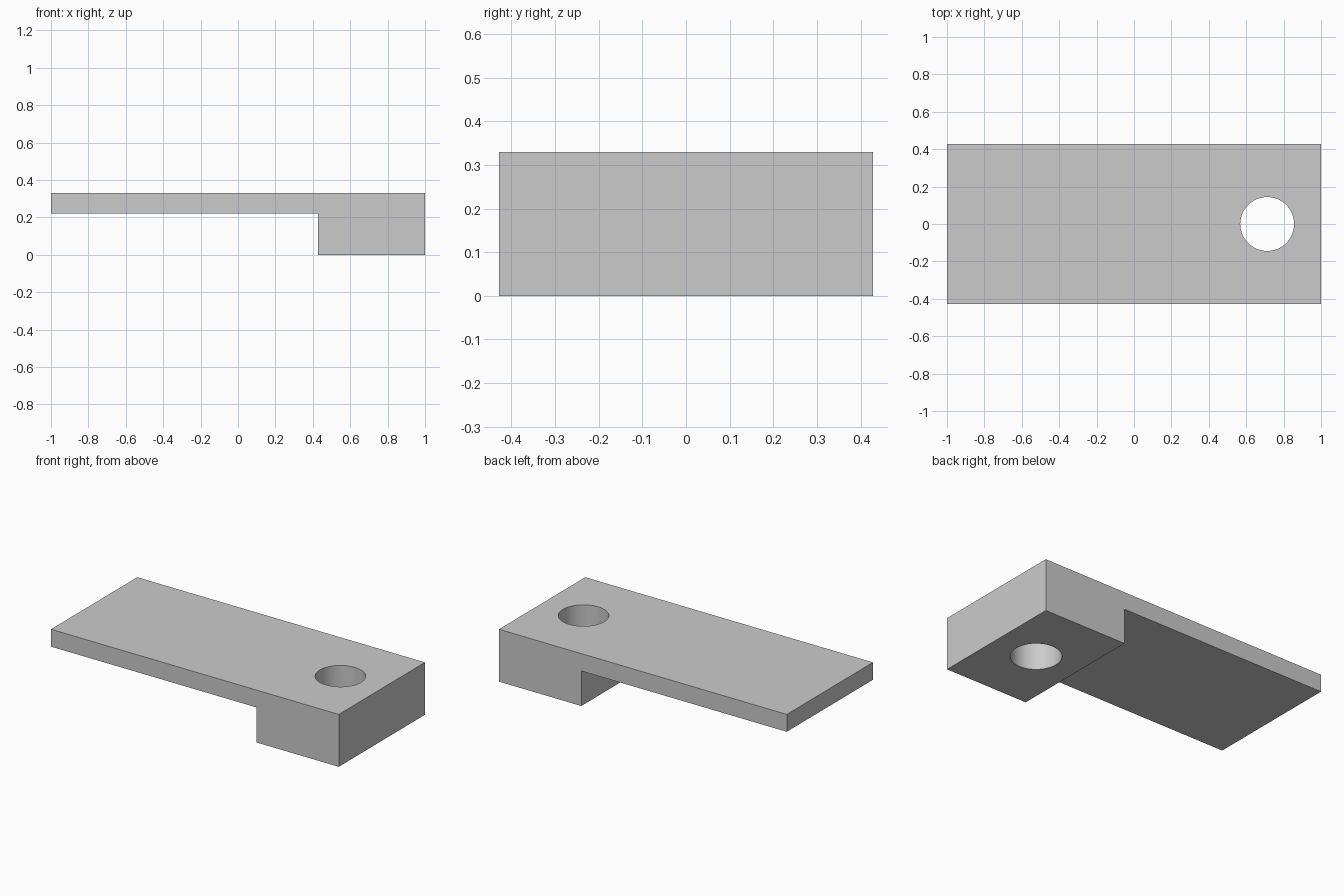
import bpy
import bmesh
from mathutils import Vector

cube = bpy.data.objects.get("Cube")
if cube:
    bpy.data.objects.remove(cube, do_unlink=True)

HALF_DEPTH = 0.428
TOP, UNDERSIDE, STEP_X = 0.329, 0.22, 0.428

grey = bpy.data.materials.new("plain grey")
grey.use_nodes = True
colour = (0.6, 0.6, 0.6, 1)
grey.diffuse_color = colour
grey.node_tree.nodes["Principled BSDF"].inputs["Base Color"].default_value = colour

# Stepped plate: side profile extruded through the depth
profile = [(-1, UNDERSIDE), (STEP_X, UNDERSIDE), (STEP_X, 0),
           (1, 0), (1, TOP), (-1, TOP)]
bm = bmesh.new()
face = bm.faces.new([bm.verts.new((x, -HALF_DEPTH, z)) for x, z in profile])
extruded = bmesh.ops.extrude_face_region(bm, geom=[face])["geom"]
bmesh.ops.translate(bm, vec=Vector((0, 2 * HALF_DEPTH, 0)),
                    verts=[v for v in extruded if isinstance(v, bmesh.types.BMVert)])
bmesh.ops.recalc_face_normals(bm, faces=bm.faces)
mesh = bpy.data.meshes.new("stepped_plate")
bm.to_mesh(mesh)
bm.free()
mesh.materials.append(grey)
plate = bpy.data.objects.new("stepped_plate", mesh)
bpy.context.collection.objects.link(plate)

# Round through hole in the thick end
bpy.ops.mesh.primitive_cylinder_add(vertices=64, radius=0.144, depth=1,
                                    location=(0.712, 0, TOP / 2))
cutter = bpy.context.object
cutter.name = "hole_cutter"
cutter.data.materials.append(grey)
hole = plate.modifiers.new("hole", "BOOLEAN")
hole.operation = "DIFFERENCE"
hole.solver = "EXACT"
hole.object = cutter

# Apply the cut and remove the helper
bpy.ops.object.select_all(action="DESELECT")
plate.select_set(True)
bpy.context.view_layer.objects.active = plate
bpy.ops.object.modifier_apply(modifier=hole.name)
bpy.data.objects.remove(cutter, do_unlink=True)
bpy.ops.object.shade_smooth_by_angle()
